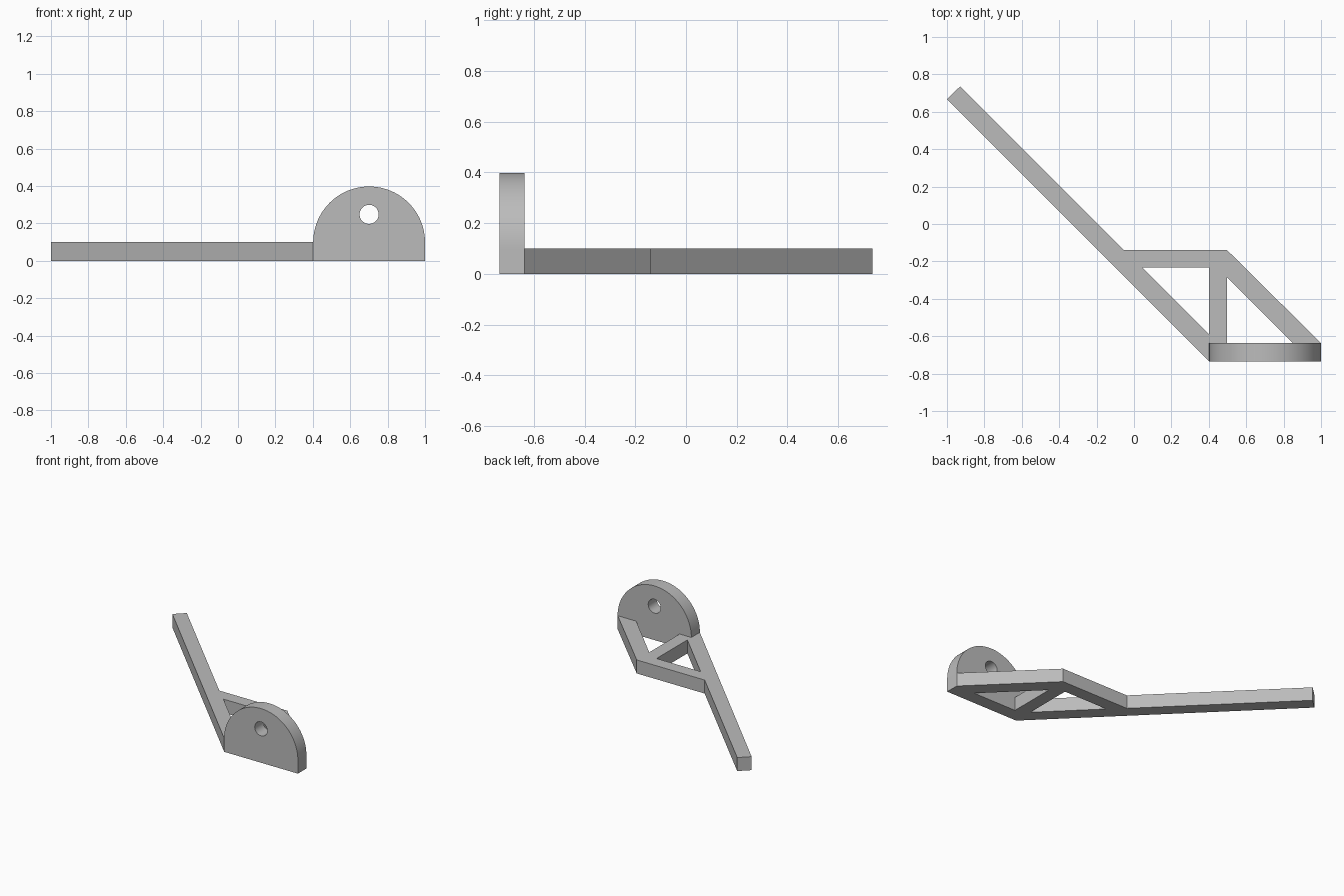
import bpy
import math

cube = bpy.data.objects.get("Cube")
if cube:
    bpy.data.objects.remove(cube, do_unlink=True)

grey = bpy.data.materials.new("plain grey")
grey.use_nodes = True
colour = (0.5, 0.5, 0.5, 1)
grey.diffuse_color = colour
grey.node_tree.nodes["Principled BSDF"].inputs["Base Color"].default_value = colour

THICK = 0.099
FRONT, BACK = -0.734, -0.637      # plate faces
LEFT, RIGHT = 0.402, 1.0          # plate ends


def arc(cx, cy, radius, start, end, steps):
    return [(cx + radius * math.cos(math.radians(start + (end - start) * i / steps)),
             cy + radius * math.sin(math.radians(start + (end - start) * i / steps)))
            for i in range(steps + 1)]


def slab(name, loops, location, tilt=0.0):
    """Extrude a filled outline; further loops become holes."""
    curve = bpy.data.curves.new(name, "CURVE")
    curve.dimensions = "2D"
    curve.fill_mode = "BOTH"
    curve.extrude = THICK / 2
    for loop in loops:
        spline = curve.splines.new("POLY")
        spline.points.add(len(loop) - 1)
        for point, (x, y) in zip(spline.points, loop):
            point.co = (x, y, 0, 1)
        spline.use_cyclic_u = True
    obj = bpy.data.objects.new(name, curve)
    bpy.context.collection.objects.link(obj)
    obj.location = location
    obj.rotation_euler.x = tilt
    bpy.ops.object.select_all(action="DESELECT")
    obj.select_set(True)
    bpy.context.view_layer.objects.active = obj
    bpy.ops.object.convert(target="MESH")
    obj = bpy.context.object
    obj.data.materials.clear()
    obj.data.materials.append(grey)
    bpy.ops.object.shade_smooth_by_angle(angle=math.radians(30))
    return obj


# Flat frame: long arm, cross brace, strut and diagonal in one piece
outline = [(-1, 0.668), (LEFT, FRONT), (LEFT, BACK), (0.497, BACK),
           (0.497, -0.284), (0.85, BACK), (RIGHT, BACK), (RIGHT, -0.642 + 0.005),
           (0.497, -0.139), (-0.054, -0.139), (-0.93, 0.735)]
outline.pop(7)
window = [(0.045, -0.233), (LEFT, -0.233), (LEFT, -0.59)]
slab("support_frame", [outline, window], (0, 0, THICK / 2))

# Upright round-topped plate with a bolt hole
centre = (LEFT + RIGHT) / 2
radius = (RIGHT - LEFT) / 2
plate = [(LEFT, 0), (RIGHT, 0)] + arc(centre, 0.098, radius, 0, 180, 48)
hole = arc(centre, 0.248, 0.051, 0, 360, 32)[:-1]
slab("end_plate", [plate, hole], (0, (FRONT + BACK) / 2, 0), math.pi / 2)
